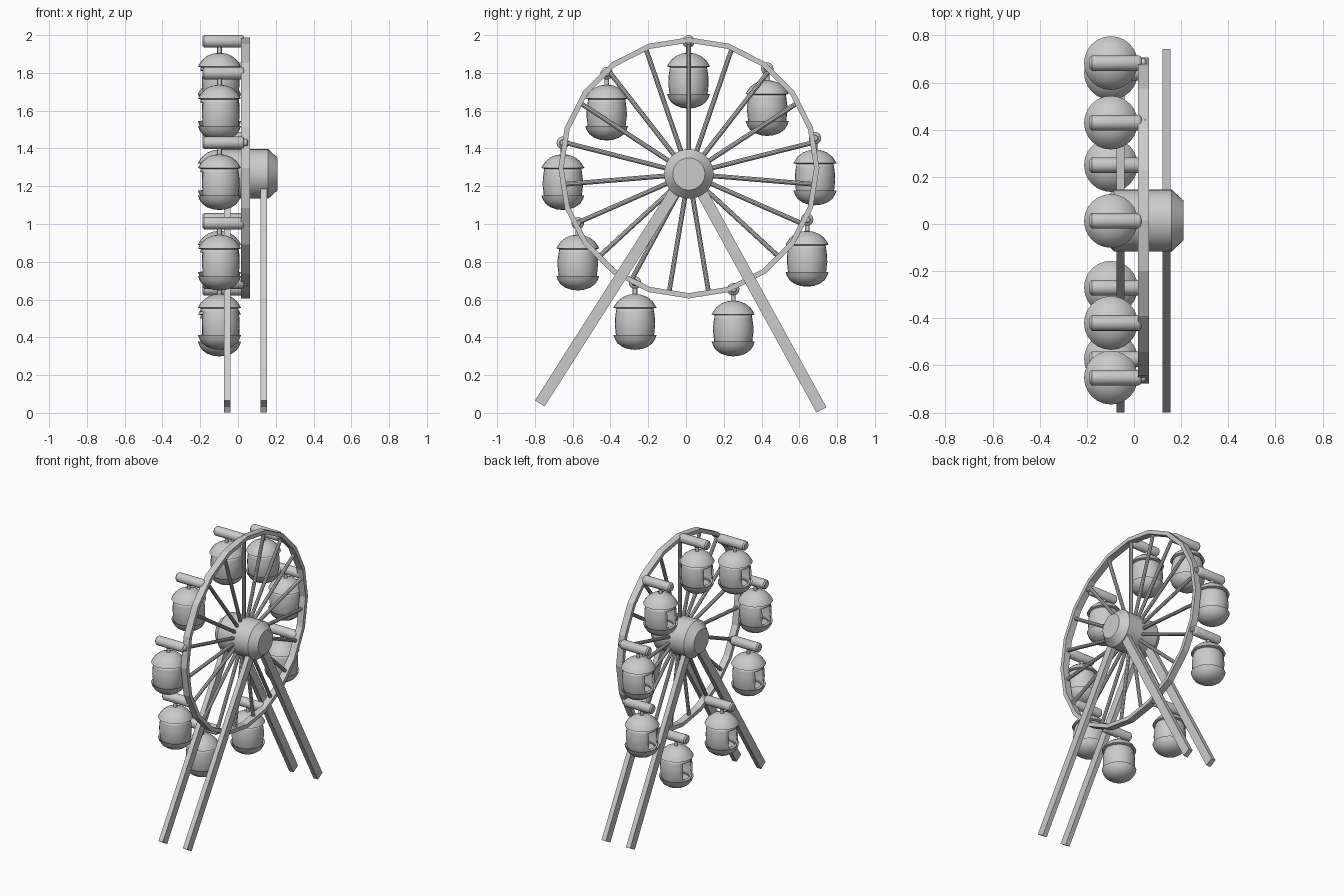
import bpy, bmesh
from math import sin, cos, pi, sqrt
from mathutils import Vector, Matrix

if "Cube" in bpy.data.objects:
    bpy.data.objects.remove(bpy.data.objects["Cube"])

HUB = Vector((0.038, 0.015, 1.265))
RING = Vector((0.04, 0.015, 1.297))
RING_R = 0.677
POD_X = -0.098


def finish(name, bm, smooth=True):
    bmesh.ops.recalc_face_normals(bm, faces=bm.faces)
    me = bpy.data.meshes.new(name)
    bm.to_mesh(me)
    bm.free()
    ob = bpy.data.objects.new(name, me)
    bpy.context.collection.objects.link(ob)
    if smooth:
        bpy.context.view_layer.objects.active = ob
        bpy.ops.object.select_all(action='DESELECT')
        ob.select_set(True)
        bpy.ops.object.shade_smooth_by_angle(angle=0.6)
    return ob


def lathe(name, profile, segs=24, closed=False, skip=None, along_x=False):
    """Revolve (radius, height) points about z, or about x."""
    bm = bmesh.new()
    rows = [[bm.verts.new((r * cos(2 * pi * i / segs), r * sin(2 * pi * i / segs), h))
             for i in range(segs)] for r, h in profile]
    pairs = list(zip(rows, rows[1:])) + ([(rows[-1], rows[0])] if closed else [])
    for k, (a, b) in enumerate(pairs):
        for i in range(segs):
            if skip and skip(k, i):
                continue
            j = (i + 1) % segs
            bm.faces.new((a[i], a[j], b[j], b[i]))
    bmesh.ops.remove_doubles(bm, verts=bm.verts, dist=1e-5)
    if along_x:
        # z axis becomes x; the first vertex points straight up
        for v in bm.verts:
            x, y, z = v.co
            v.co = (z, y, x)
    return finish(name, bm)


def bar(name, a, b, w, d, sides=4):
    """Straight bar from a to b in the wheel plane; box (w across, d along x) or round."""
    a, b = Vector(a), Vector(b)
    z = (b - a).normalized()
    x = Vector((1, 0, 0))
    m = Matrix((x, z.cross(x), z)).transposed().to_4x4()
    m.translation = (a + b) / 2
    bm = bmesh.new()
    if sides == 4:
        bmesh.ops.create_cube(bm, size=1)
        bmesh.ops.scale(bm, vec=(d, w, (b - a).length), verts=bm.verts)
    else:
        bmesh.ops.create_cone(bm, cap_ends=True, segments=sides, radius1=w / 2,
                              radius2=w / 2, depth=(b - a).length)
    bmesh.ops.transform(bm, matrix=m, verts=bm.verts)
    return finish(name, bm, sides > 4)


def copy(src, name, loc):
    ob = src.copy()
    ob.name = name
    ob.location = loc
    bpy.context.collection.objects.link(ob)


# Hub drum with chamfered ends
hub = lathe("hub", [(0, -0.172), (0.085, -0.172), (0.131, -0.122), (0.131, 0.122),
                    (0.085, 0.172), (0, 0.172)], 32, along_x=True)
hub.location = HUB

# Faceted twenty-sided rim
ro, ri, w = RING_R + 0.014, RING_R - 0.014, 0.024
rim = lathe("rim", [(ro, -w), (ro, w), (ri, w), (ri, -w)], 20, closed=True, along_x=True)
rim.location = RING
rim.data.polygons.foreach_set("use_smooth", [False] * len(rim.data.polygons))

# Nineteen spokes running from the hub to the rim
off = RING.z - HUB.z
for i in range(19):
    t = 2 * pi * i / 19
    reach = off * cos(t) + sqrt(RING_R ** 2 - (off * sin(t)) ** 2)
    d = Vector((0, sin(t), cos(t)))
    bar(f"spoke_{i}", HUB + d * 0.1, HUB + d * reach, 0.025, 0.025, 10)

# Two splayed pairs of square legs
for x, side in ((-0.058, "back"), (0.137, "front")):
    bar(f"{side}_leg_left", (x, -0.774, 0.05), (x, 0.0, 1.265), 0.06, 0.034)
    bar(f"{side}_leg_right", (x, 0.717, 0.016), (x, 0.03, 1.265), 0.06, 0.034)

# Cabin parts, measured from the pivot; made once and copied
pivots = [(0.013, 1.967), (0.43, 1.822), (0.683, 1.455), (0.641, 1.024), (0.25, 0.655),
          (-0.27, 0.69), (-0.573, 1.004), (-0.652, 1.43), (-0.42, 1.798)]
parts = [
    # Axle lying along x
    ("axle", lathe("axle_0", [(0, -0.09), (0.024, -0.09), (0.033, -0.081), (0.033, 0.118),
                              (0.028, 0.126), (0.019, 0.13), (0.019, 0.145), (0.014, 0.151),
                              (0, 0.151)], 20, along_x=True)),
    # Hanger rod
    ("hanger", lathe("hanger_0", [(0, 0), (0.012, 0), (0.012, -0.08), (0, -0.08)], 12)),
    # Domed roof
    ("roof", lathe("roof_0", [(0, -0.06), (0.035, -0.065), (0.065, -0.077), (0.09, -0.097),
                              (0.105, -0.117), (0.114, -0.133), (0.095, -0.139),
                              (0, -0.139)])),
    # Bowl floor with a flared lip
    ("floor", lathe("floor_0", [(0, -0.298), (0.092, -0.298), (0.114, -0.278), (0.106, -0.3),
                                (0.092, -0.322), (0.066, -0.341), (0.035, -0.352),
                                (0, -0.356)])),
]
# Barrel wall with a doorway on the -x side
door = lambda k, i: k in (1, 2, 3) and 10 <= i <= 13
body = lathe("cabin_wall_0", [(0.098, -0.137), (0.101, -0.155), (0.106, -0.19), (0.107, -0.225),
                              (0.101, -0.277), (0.095, -0.3)], skip=door)
mod = body.modifiers.new("thickness", 'SOLIDIFY')
mod.thickness = 0.012
parts.append(("cabin_wall", body))

for label, ob in parts:
    for i, (y, z) in enumerate(pivots):
        if i == 0:
            ob.location = (POD_X, y, z)
        else:
            copy(ob, f"{label}_{i}", (POD_X, y, z))
